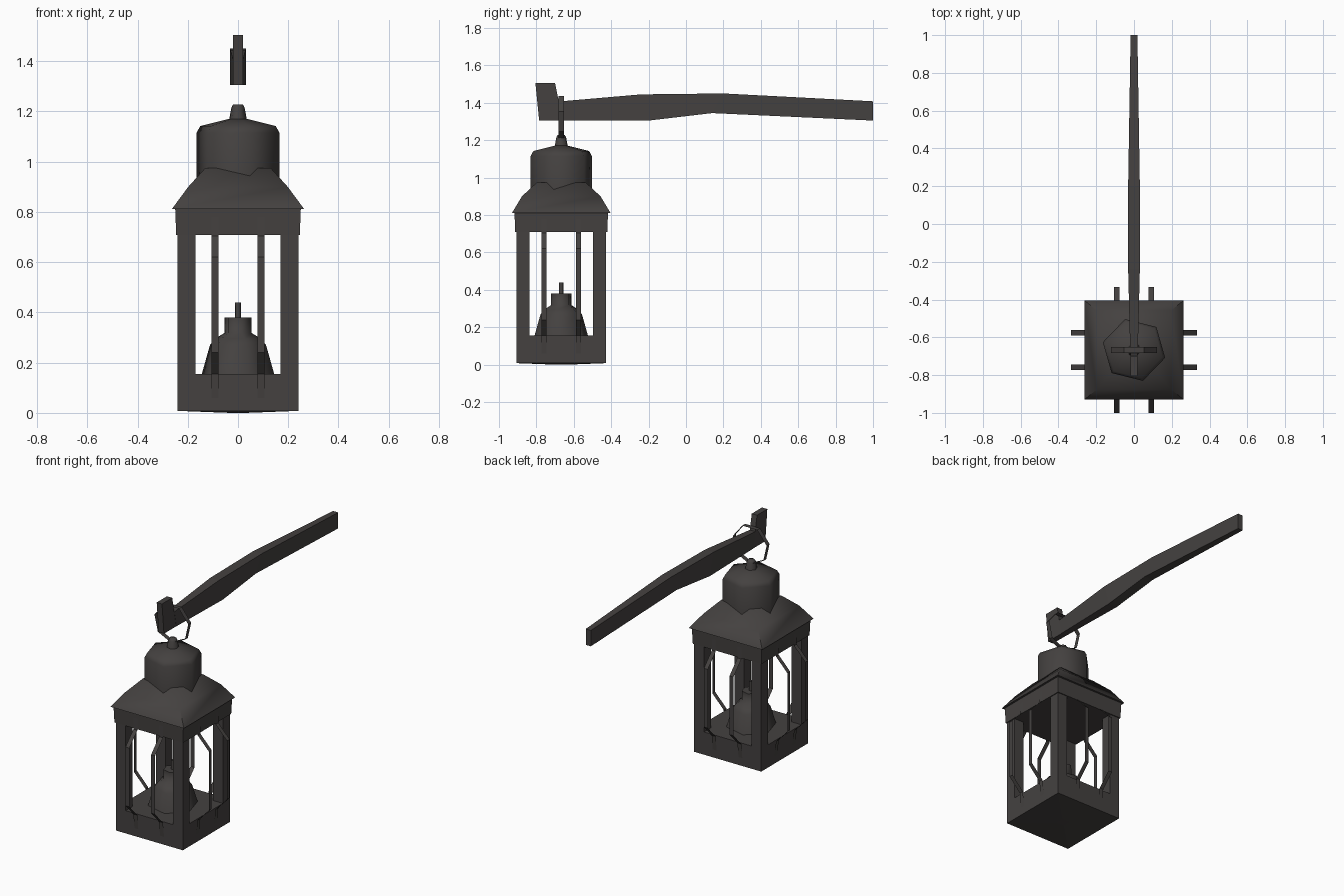
import bpy, bmesh, math
from mathutils import Vector, Matrix

if "Cube" in bpy.data.objects:
    bpy.data.objects.remove(bpy.data.objects["Cube"])

CY = -0.667  # lantern axis in y

iron = bpy.data.materials.new("dark_iron")
iron.diffuse_color = (0.058, 0.053, 0.051, 1)
iron.use_nodes = True
iron.node_tree.nodes["Principled BSDF"].inputs["Base Color"].default_value = iron.diffuse_color


def finish(name, bm, smooth=None, closed=True):
    if closed:
        bmesh.ops.recalc_face_normals(bm, faces=bm.faces)
    me = bpy.data.meshes.new(name)
    bm.to_mesh(me)
    bm.free()
    me.materials.append(iron)
    ob = bpy.data.objects.new(name, me)
    bpy.context.collection.objects.link(ob)
    if smooth:
        bpy.ops.object.select_all(action='DESELECT')
        ob.select_set(True)
        bpy.context.view_layer.objects.active = ob
        bpy.ops.object.shade_smooth_by_angle(angle=math.radians(smooth))
    return ob


def loft(name, rings, smooth=None):
    """Skin a stack of equal-length point rings and cap both ends."""
    bm = bmesh.new()
    vs = [[bm.verts.new(p) for p in r] for r in rings]
    n = len(vs[0])
    for a, b in zip(vs, vs[1:]):
        for i in range(n):
            j = (i + 1) % n
            bm.faces.new((a[i], a[j], b[j], b[i]))
    bm.faces.new(vs[0][::-1])
    bm.faces.new(vs[-1])
    return finish(name, bm, smooth)


def rect(hx, hy, z, cx=0, cy=CY):
    return [(cx + sx * hx, cy + sy * hy, z) for sx, sy in ((-1, -1), (1, -1), (1, 1), (-1, 1))]


def hexa(r, z):
    return [(r * math.cos(math.radians(46 + 60 * k)),
             CY + r * math.sin(math.radians(46 + 60 * k)), z) for k in range(6)]


def turned(name, profile):
    return loft(name, [hexa(r, z) for r, z in profile], 65)


# Body: base, corner posts, upper frame, roof
loft("base", [rect(.03, .03, 0), rect(.24, .24, .008), rect(.24, .24, .155)])
for i, (sx, sy) in enumerate(((-1, -1), (1, -1), (1, 1), (-1, 1))):
    loft(f"corner_post_{i}", [rect(.035, .035, z, sx * .205, CY + sy * .205) for z in (.15, .715)])
loft("upper_frame", [rect(.246, .246, .708), rect(.25, .25, .812)])
loft("roof", [rect(.263, .263, .812), rect(.198, .21, .90), rect(.13, .13, .975)], 65)

# Six-sided chimney with top knob, and oil lamp with wick
turned("chimney", [(.17, .90), (.17, 1.115), (.155, 1.142), (.03, 1.172)])
turned("top_knob", [(.037, 1.165), (.027, 1.215), (.02, 1.228)])
turned("oil_lamp", [(.15, .15), (.115, .27), (.095, .295), (.056, .318), (.056, .38)])
turned("wick", [(.012, .375), (.012, .44)])

# Guard bars: thin bent ribbons, two on each side
path = [(.252, .78), (.252, .705), (.333, .62), (.333, .24), (.252, .155), (.242, .06)]
for side in range(4):
    turn = Matrix.Translation((0, CY, 0)) @ Matrix.Rotation(side * math.pi / 2, 4, 'Z')
    for k, x in enumerate((-.092, .092)):
        bm = bmesh.new()
        rows = [[bm.verts.new(turn @ Vector((x + s * .014, -d, z))) for s in (-1, 1)] for d, z in path]
        for a, b in zip(rows, rows[1:]):
            bm.faces.new((b[0], b[1], a[1], a[0]))
        finish(f"guard_bar_{side}_{k}", bm, closed=False)

# Hanging ring: flat seven-sided ribbon looped round the arm
bm = bmesh.new()
rows = []
for i in range(7):
    a = -math.pi / 2 + i * 2 * math.pi / 7
    rows.append([bm.verts.new((.124 * math.cos(a), CY + s * .015, 1.325 + .124 * math.sin(a))) for s in (-1, 1)])
for i in range(7):
    a, b = rows[i], rows[(i + 1) % 7]
    bm.faces.new((a[0], b[0], b[1], a[1]))
finish("hanging_ring", bm)

# Wooden-style arm with upturned stop: (y low, z low, y high, z high, half width)
arm = [(1.0, 1.305, 1.0, 1.408, .018), (.14, 1.345, .20, 1.45, .031),
       (-.20, 1.305, -.24, 1.445, .031), (-.66, 1.305, -.68, 1.407, .02)]
loft("arm", [[(-w, y0, z0), (w, y0, z0), (w, y1, z1), (-w, y1, z1)] for y0, z0, y1, z1, w in arm])
stop = [(-.785, 1.305), (-.66, 1.305), (-.68, 1.407), (-.70, 1.505), (-.805, 1.505)]
loft("arm_stop", [[(x, y, z) for y, z in stop] for x in (-.019, .019)])
